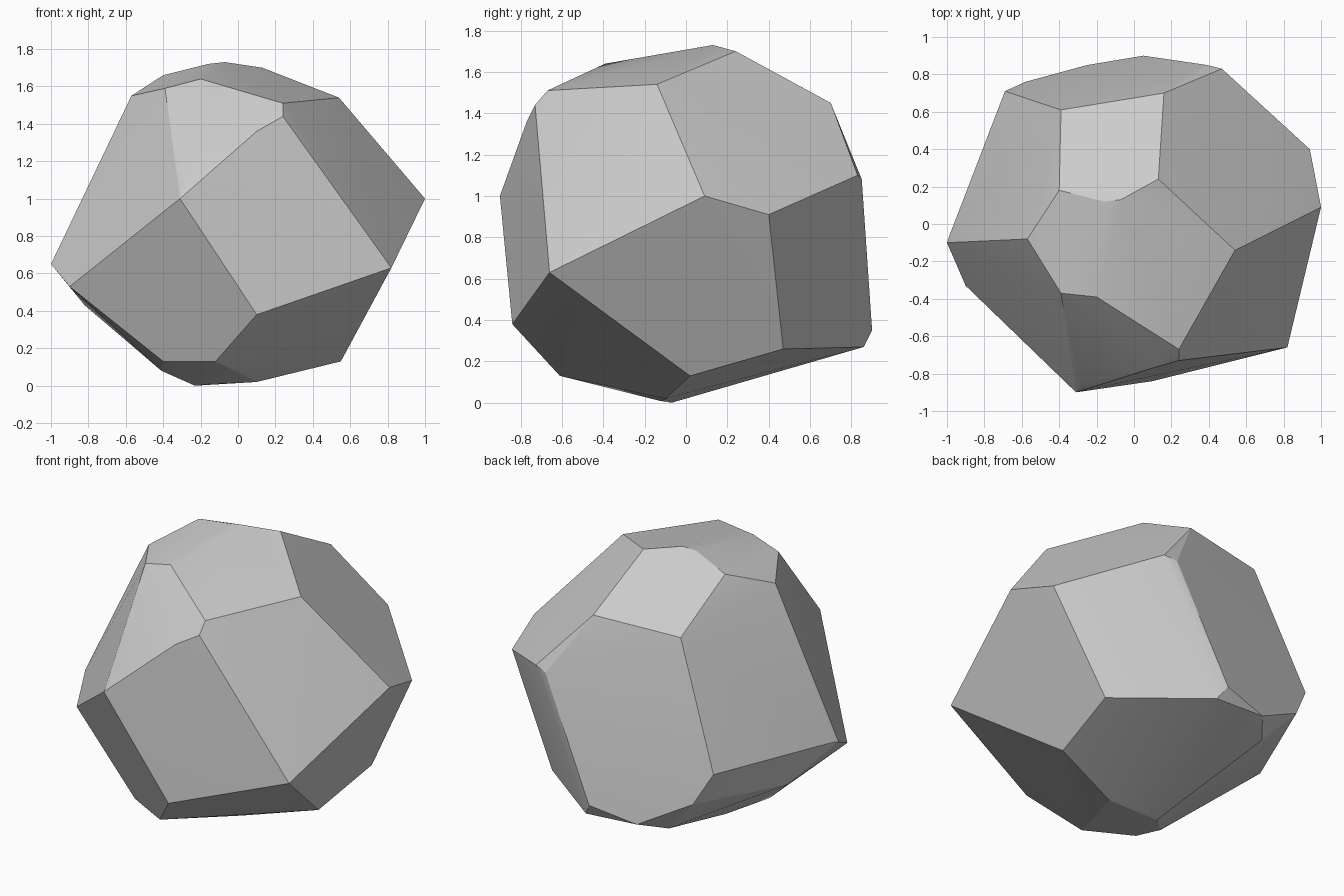
import bpy, bmesh, math

if "Cube" in bpy.data.objects:
    bpy.data.objects.remove(bpy.data.objects["Cube"])

# Corner points of the chipped boulder, grouped by region
crown = [(-.07, .13, 1.73), (-.16, .12, 1.72), (.13, .24, 1.70), (-.40, .18, 1.66),
         (-.57, -.08, 1.55), (-.39, -.37, 1.59), (-.20, -.39, 1.64), (.24, -.67, 1.51),
         (.24, -.73, 1.44), (.54, -.14, 1.54), (.16, .70, 1.45), (-.39, .61, 1.42)]
girdle = [(1, .09, 1.0), (.94, .40, .91), (.47, .83, 1.10), (.39, .85, 1.08),
          (.82, -.66, .63), (-.31, -.90, 1.0), (-.28, -.84, 1.10), (.10, -.77, 1.36),
          (-1, -.10, .65), (-.99, -.07, .66), (-.90, -.33, .53), (-.82, .15, .43),
          (-.69, .71, .67), (-.58, .76, .47)]
base = [(.10, -.84, .38), (-.12, -.61, .13), (-.40, -.46, .13), (-.41, -.25, .08),
        (-.23, -.07, 0), (-.15, -.13, .01), (.10, -.10, .02), (.55, .02, .13),
        (.61, .47, .26), (.10, .86, .27), (.05, .90, .35), (-.25, .85, .29),
        (-.37, .70, .24)]

# Wrap the corners in a convex shell and merge nearly flat facets
bm = bmesh.new()
for p in crown + girdle + base:
    bm.verts.new(p)
hull = bmesh.ops.convex_hull(bm, input=bm.verts)
loose = [v for v in bm.verts if not v.link_faces]
bmesh.ops.delete(bm, geom=loose, context='VERTS')
bmesh.ops.dissolve_limit(bm, angle_limit=math.radians(1.5), verts=bm.verts, edges=bm.edges)
bmesh.ops.recalc_face_normals(bm, faces=bm.faces)

mesh = bpy.data.meshes.new("boulder")
bm.to_mesh(mesh)
bm.free()
rock = bpy.data.objects.new("boulder", mesh)
bpy.context.collection.objects.link(rock)

# Soften only the shallow creases, keeping the chipped edges sharp
bpy.context.view_layer.objects.active = rock
rock.select_set(True)
bpy.ops.object.shade_smooth_by_angle(angle=math.radians(15))
